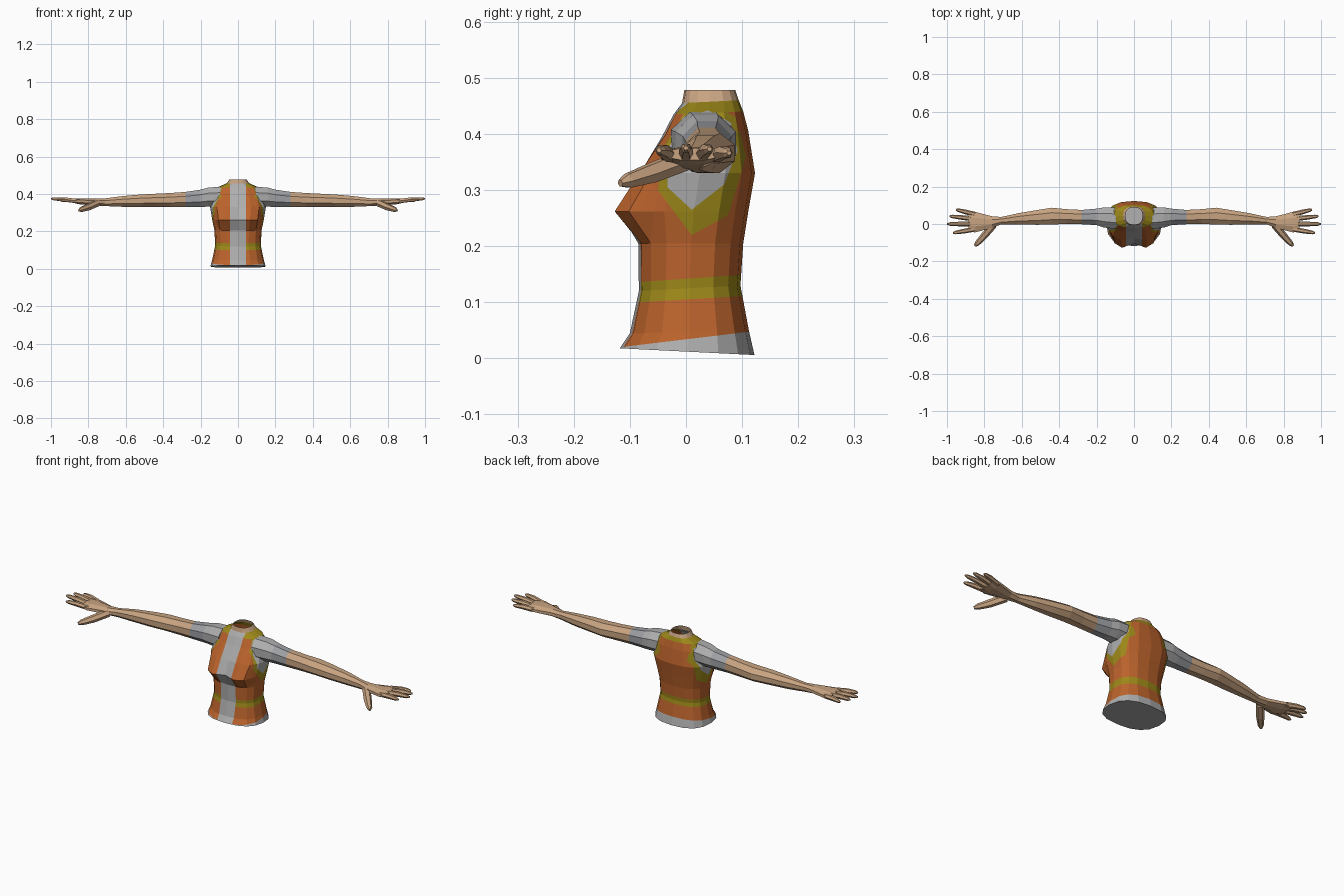
import bpy, bmesh, math
from mathutils import Vector

if "Cube" in bpy.data.objects:
    bpy.data.objects.remove(bpy.data.objects["Cube"])


def material(name, rgb):
    m = bpy.data.materials.new(name)
    m.diffuse_color = (*rgb, 1)
    m.use_nodes = True
    m.node_tree.nodes["Principled BSDF"].inputs["Base Color"].default_value = m.diffuse_color
    return m


ORANGE, YELLOW, GREY, CUFF, SKIN = range(5)
MATS = [material("vest orange", (0.50, 0.125, 0.025)),
        material("reflective yellow", (0.34, 0.25, 0.01)),
        material("shirt grey", (0.42, 0.42, 0.42)),
        material("cuff grey", (0.34, 0.35, 0.37)),
        material("skin", (0.58, 0.37, 0.22))]


def loft(bm, rings, cap_start=True, cap_end=True):
    """Bridge equal-length rings of points with quads."""
    vs = [[bm.verts.new(p) for p in r] for r in rings]
    n = len(vs[0])
    for a, b in zip(vs, vs[1:]):
        for i in range(n):
            j = (i + 1) % n
            bm.faces.new((a[i], a[j], b[j], b[i]))
    if cap_start:
        bm.faces.new(vs[0][::-1])
    if cap_end:
        bm.faces.new(vs[-1])


def finish(bm, name, rule, mirror=False):
    """Colour faces by rule and make the object."""
    bmesh.ops.recalc_face_normals(bm, faces=bm.faces[:])
    for f in bm.faces:
        f.material_index = rule(f.calc_center_median())
    me = bpy.data.meshes.new(name)
    bm.to_mesh(me)
    bm.free()
    for m in MATS:
        me.materials.append(m)
    ob = bpy.data.objects.new(name, me)
    bpy.context.collection.objects.link(ob)
    if mirror:
        ob.modifiers.new("Mirror", 'MIRROR')
    return ob


def cut(bm, co, no, keep):
    """Cut a line into the faces whose centre passes the keep test."""
    faces = [f for f in bm.faces if keep(f.calc_center_median())]
    geom = set(faces)
    for f in faces:
        geom.update(f.edges)
        geom.update(f.verts)
    bmesh.ops.bisect_plane(bm, geom=list(geom), dist=1e-5,
                           plane_co=co, plane_no=no)


def inside(poly, y, z):
    """True inside a convex counter-clockwise outline."""
    return all((b[0] - a[0]) * (z - a[1]) - (b[1] - a[1]) * (y - a[0]) > 0
               for a, b in zip(poly, poly[1:] + poly[:1]))


# Torso: z front, z back, y front, y back, half width, chest bulge
TORSO = [(0.018, 0.006, -0.118, 0.122, 0.148, 0),
         (0.045, 0.050, -0.100, 0.112, 0.138, 0),
         (0.120, 0.130, -0.084, 0.097, 0.122, 0),
         (0.205, 0.205, -0.085, 0.102, 0.126, 0),
         (0.262, 0.262, -0.083, 0.111, 0.138, 0.05),
         (0.330, 0.330, -0.074, 0.123, 0.149, 0.015),
         (0.395, 0.405, -0.043, 0.111, 0.130, 0),
         (0.435, 0.440, -0.022, 0.102, 0.106, 0),
         (0.455, 0.460, -0.007, 0.094, 0.060, 0),
         (0.478, 0.478, -0.003, 0.088, 0.046, 0)]
BULGE = [0.42, 1, 0.85, 0.15]
N = 16


def torso_ring(zf, zb, yf, yb, w, bulge):
    pts = []
    for i in range(N):
        t = 2 * math.pi * i / N
        s, c = math.sin(t), math.cos(t)
        x = w * math.copysign(abs(s) ** 0.8, s)
        c = math.copysign(abs(c) ** 0.8, c)
        k = min(i, N - i)
        y = (yf + yb) / 2 - c * (yb - yf) / 2
        y -= bulge * (BULGE[k] if k < 4 else 0)
        pts.append((x, y, zf + (zb - zf) * (1 - c) / 2))
    return pts


bm = bmesh.new()
loft(bm, [torso_ring(*r) for r in TORSO], cap_end=False)

# Hem and waist stripe: height at y = 0 and slope towards the back
LINES = [(0.034, 0.12), (0.105, 0.06), (0.142, 0.07)]
for z, s in LINES:
    cut(bm, (0, 0, z), (0, -s, 1), lambda c: c.z > 0.015)
for x in (-0.043, 0.043):
    cut(bm, (x, 0, 0), (1, 0, 0), lambda c: c.y < 0.02 and c.z > 0.015)

# Armhole trim and sleeve outlines in side view (y, z)
TRIM = [(0.01, 0.22), (0.075, 0.255), (0.107, 0.36), (0.09, 0.43),
        (0.045, 0.451), (0.0, 0.442), (-0.038, 0.38), (-0.05, 0.30)]
SLEEVE = [(0.01, 0.265), (0.068, 0.31), (0.092, 0.37), (0.08, 0.42),
          (0.04, 0.442), (-0.005, 0.43), (-0.033, 0.37), (-0.033, 0.305)]
for poly in (TRIM, SLEEVE):
    for a, b in zip(poly, poly[1:] + poly[:1]):
        cut(bm, (0, *a), (0, b[1] - a[1], a[0] - b[0]),
            lambda c: abs(c.x) > 0.075 and c.z > 0.205)


def torso_colour(c):
    if c.z > 0.46:
        return SKIN
    hem, low, high = (z + s * c.y for z, s in LINES)
    if c.z < hem or (abs(c.x) < 0.043 and c.y < 0.02):
        return GREY
    if abs(c.x) > 0.07 and inside(SLEEVE, c.y, c.z):
        return GREY
    if abs(c.x) > 0.07 and inside(TRIM, c.y, c.z):
        return YELLOW
    if c.z > 0.438 or low < c.z < high:
        return YELLOW
    return ORANGE


finish(bm, "torso", torso_colour)

# Arms and palms: x, y, z, y radius, z radius
ARM = [(0.095, 0.030, 0.385, 0.058, 0.055), (0.160, 0.035, 0.383, 0.055, 0.052),
       (0.200, 0.038, 0.377, 0.045, 0.047), (0.280, 0.037, 0.371, 0.039, 0.041),
       (0.360, 0.040, 0.368, 0.040, 0.038), (0.440, 0.042, 0.366, 0.046, 0.036),
       (0.520, 0.035, 0.364, 0.040, 0.034), (0.620, 0.028, 0.360, 0.030, 0.029),
       (0.710, 0.018, 0.356, 0.020, 0.021), (0.760, 0.010, 0.357, 0.032, 0.019),
       (0.850, 0.010, 0.361, 0.056, 0.016), (0.885, 0.012, 0.364, 0.052, 0.011)]
bm = bmesh.new()
loft(bm, [[(x, y + ry * math.cos(math.pi * (i + 0.5) / 4) * 1.06,
            z + rz * math.sin(math.pi * (i + 0.5) / 4) * 1.06) for i in range(8)]
          for x, y, z, ry, rz in ARM])
finish(bm, "arms", lambda c: GREY if c.x < 0.2 else CUFF if c.x < 0.28 else SKIN, True)


def digit(bm, base, mid, tip, r):
    """Tapered six-sided finger through three points."""
    pts = [Vector(p) for p in (base, mid, tip)]
    d = (pts[2] - pts[0]).normalized()
    pts.insert(2, pts[1].lerp(pts[2], 0.75))
    side = d.cross(Vector((0, 0, 1))).normalized()
    up = side.cross(d)
    loft(bm, [[p + (side * math.cos(i * math.pi / 3) + up * math.sin(i * math.pi / 3)) * r * k
               for i in range(6)] for p, k in zip(pts, (1.05, 1, 0.75, 0.35))])


# Fingers
bm = bmesh.new()
for y0, tx, ty, tz in [(0.052, 0.952, 0.077, 0.366), (0.027, 0.986, 0.042, 0.373),
                       (0.0, 1.0, 0.0, 0.375), (-0.028, 0.968, -0.048, 0.371)]:
    base, tip = Vector((0.85, y0, 0.361)), Vector((tx, ty, tz))
    digit(bm, base, base.lerp(tip, 0.55) + Vector((0, 0, 0.003)), tip, 0.0125)
finish(bm, "fingers", lambda c: SKIN, True)

# Thumbs
bm = bmesh.new()
digit(bm, (0.752, -0.005, 0.352), (0.80, -0.062, 0.330), (0.85, -0.117, 0.312), 0.019)
finish(bm, "thumbs", lambda c: SKIN, True)
